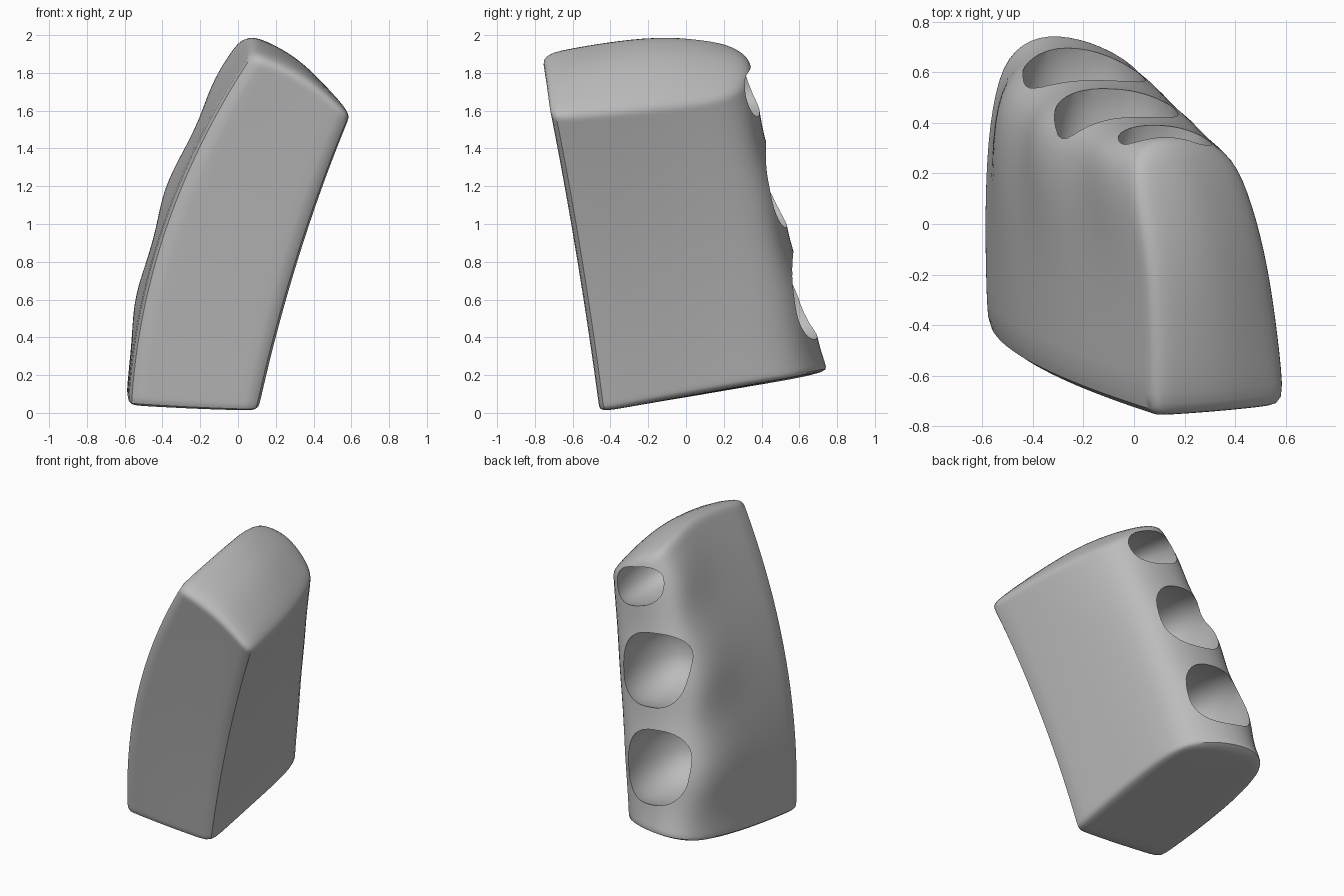
import bpy, bmesh
from math import cos, pi
from mathutils import Vector

cube = bpy.data.objects.get("Cube")
if cube:
    bpy.data.objects.remove(cube, do_unlink=True)

mat = bpy.data.materials.new("stone_grey")
mat.use_nodes = True
grey = (0.5, 0.5, 0.5, 1)
mat.diffuse_color = grey
mat.node_tree.nodes["Principled BSDF"].inputs["Base Color"].default_value = grey

# Upright edges of the leaning block: foot, middle and head of each
COLUMNS = {
    "front_left": ((-.58, -.43, .03), (-.39, -.59, 1.0), (.08, -.77, 1.92)),
    "front": ((-.23, -.45, .01), (-.01, -.59, .92), (.37, -.75, 1.81)),
    "front_right": ((.11, -.46, 0), (.33, -.58, .82), (.61, -.72, 1.58)),
    "side_right": ((.11, .05, .10), (.31, -.05, .90), (.55, -.15, 1.63)),
    "back_right": ((.10, .60, .19), (.24, .47, .95), (.41, .29, 1.68)),
    "back": ((-.28, .80, .23), (-.07, .56, 1.0), (.16, .35, 1.90)),
    "back_left": ((-.56, .71, .20), (-.46, .50, 1.05), (-.05, .28, 1.95)),
    "side_left": ((-.60, .10, .10), (-.40, 0, 1.05), (.08, -.12, 2.04)),
}
CREASE = {"front_left": .44, "front_right": .42, "back_right": .2}
LEVELS = 14


def column_point(name, t):
    a, b, c = (Vector(p) for p in COLUMNS[name])
    p = a * (1 - t) * (1 - 2 * t) + b * 4 * t * (1 - t) + c * t * (2 * t - 1)
    # gentle swelling beside each socket
    swell = cos(2 * pi * (p.z - .62) / .575)
    if name == "back_left":
        p.x -= .03 * swell
    elif name == "back":
        p.y += .015 * swell
    return p


# Block body lofted from the upright edges
bm = bmesh.new()
names = list(COLUMNS)
count = len(names)
rings = [[bm.verts.new(column_point(n, i / LEVELS)) for n in names]
         for i in range(LEVELS + 1)]
for low, high in zip(rings, rings[1:]):
    for j in range(count):
        k = (j + 1) % count
        bm.faces.new((low[j], low[k], high[k], high[j]))
for ring, centre in ((rings[0], (-.23, .08, .09)), (rings[-1], (.34, -.15, 1.92))):
    mid = bm.verts.new(centre)
    for j in range(1, count, 2):
        bm.faces.new((ring[j], ring[(j + 1) % count], ring[(j + 2) % count], mid))
bmesh.ops.recalc_face_normals(bm, faces=bm.faces)

# Firm edges at the front corners and the foot, softer ones around the head
layer = bm.edges.layers.float.new("crease_edge")
for j, name in enumerate(names):
    for low, high in zip(rings, rings[1:]):
        bm.edges.get((low[j], high[j]))[layer] = CREASE.get(name, 0)
    for ring, crease in ((rings[0], .42), (rings[-1], .32)):
        bm.edges.get((ring[j], ring[(j + 1) % count]))[layer] = crease

mesh = bpy.data.meshes.new("socket_block")
bm.to_mesh(mesh)
bm.free()
mesh.materials.append(mat)
block = bpy.data.objects.new("socket_block", mesh)
bpy.context.collection.objects.link(block)


def apply_modifier(mod):
    bpy.ops.object.select_all(action="DESELECT")
    block.select_set(True)
    bpy.context.view_layer.objects.active = block
    bpy.ops.object.modifier_apply(modifier=mod.name)


sub = block.modifiers.new("rounding", "SUBSURF")
sub.levels = sub.render_levels = 3
apply_modifier(sub)


def squarer(value, power=.8):
    return abs(value) ** power * (1 if value > 0 else -1)


def cut_socket(name, centre, radii, tilt):
    bpy.ops.mesh.primitive_uv_sphere_add(segments=32, ring_count=20, radius=1)
    cutter = bpy.context.object
    cutter.name = name
    cutter.data.materials.append(mat)
    for v in cutter.data.vertices:
        x, y, z = v.co
        v.co = (squarer(x) * radii[0], y * radii[1], squarer(z) * radii[2])
    cutter.location = centre
    cutter.rotation_euler.y = tilt
    cutter.hide_render = True
    mod = block.modifiers.new(name, "BOOLEAN")
    mod.operation = "DIFFERENCE"
    mod.solver = "EXACT"
    mod.object = cutter
    bpy.context.view_layer.update()
    apply_modifier(mod)
    bpy.data.objects.remove(cutter, do_unlink=True)


# Three sockets down the back
cut_socket("upper_socket", (.12, .21, 1.70), (.20, .30, .14), .3)
cut_socket("middle_socket", (-.07, .35, 1.20), (.25, .34, .25), .1)
cut_socket("lower_socket", (-.20, .48, .61), (.25, .36, .255), .1)

block.select_set(True)
bpy.context.view_layer.objects.active = block
bpy.ops.object.shade_smooth_by_angle(angle=pi / 5)
